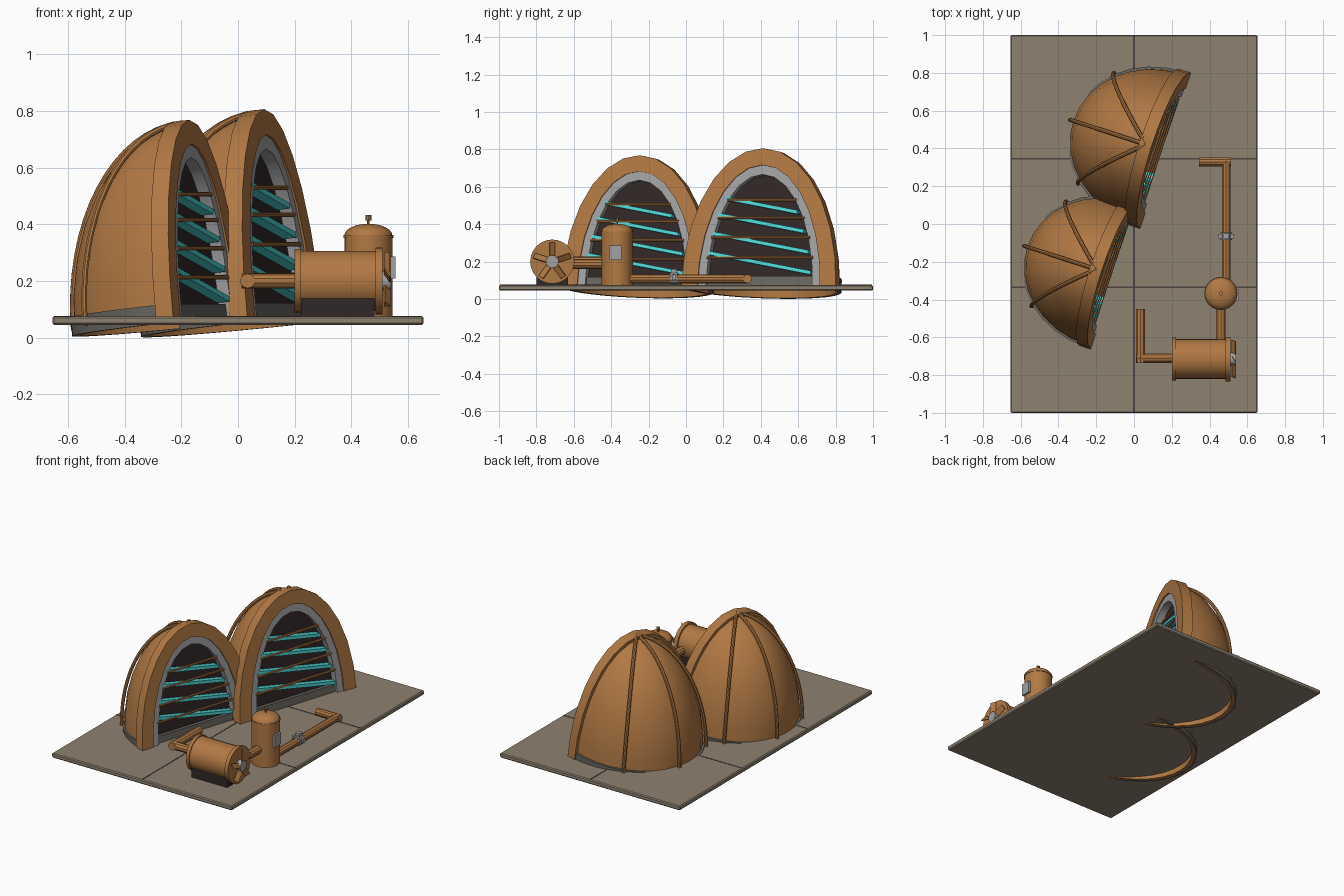
import bpy, bmesh, math
from mathutils import Matrix, Vector

if "Cube" in bpy.data.objects:
    bpy.data.objects.remove(bpy.data.objects["Cube"])

def material(name, rgb):
    m = bpy.data.materials.new(name)
    m.diffuse_color = (*rgb, 1)
    m.use_nodes = True
    m.node_tree.nodes["Principled BSDF"].inputs["Base Color"].default_value = m.diffuse_color
    return m

COPPER = material("copper brown", (0.44, 0.19, 0.057))
STONE = material("slab stone", (0.27, 0.225, 0.165))
SEAM = material("seam dark", (0.07, 0.06, 0.052))
GREY = material("trim grey", (0.36, 0.36, 0.37))
PLINTH = material("plinth grey", (0.14, 0.135, 0.12))
DARK = material("dark interior", (0.03, 0.02, 0.02))
CYAN = material("cyan glow", (0.08, 0.68, 0.68))
I = Matrix.Identity(4)
R = math.radians

def add(name, bm, mat, M=I, smooth=True):
    bmesh.ops.remove_doubles(bm, verts=bm.verts, dist=1e-5)
    bmesh.ops.recalc_face_normals(bm, faces=bm.faces)
    bm.transform(M)
    me = bpy.data.meshes.new(name)
    bm.to_mesh(me)
    bm.free()
    me.materials.append(mat)
    ob = bpy.data.objects.new(name, me)
    bpy.context.collection.objects.link(ob)
    if smooth:
        bpy.ops.object.select_all(action='DESELECT')
        ob.select_set(True)
        bpy.context.view_layer.objects.active = ob
        bpy.ops.object.shade_smooth_by_angle(angle=R(30))
    return ob

def box(name, c, size, mat, M=I, rot=I):
    bm = bmesh.new()
    bmesh.ops.create_cube(bm, size=1)
    bm.transform(Matrix.Translation(c) @ rot @ Matrix.Diagonal((*size, 1)))
    return add(name, bm, mat, M, False)

def cyl(name, a, b, r, mat, M=I, seg=24, r2=None):
    a, b = Vector(a), Vector(b)
    d = b - a
    bm = bmesh.new()
    bmesh.ops.create_cone(bm, cap_ends=True, segments=seg, radius1=r,
                          radius2=r if r2 is None else r2, depth=d.length)
    q = d.to_track_quat('Z', 'Y').to_matrix().to_4x4()
    bm.transform(Matrix.Translation((a + b) / 2) @ q)
    return add(name, bm, mat, M)

def loft(name, rings, mat, M=I):
    """Skin closed cross-sections and cap both ends."""
    bm = bmesh.new()
    vs = [[bm.verts.new(p) for p in ring] for ring in rings]
    n = len(vs[0])
    for u, v in zip(vs, vs[1:]):
        for i in range(n):
            j = (i + 1) % n
            bm.faces.new((u[i], u[j], v[j], v[i]))
    bm.faces.new(vs[0])
    bm.faces.new(vs[-1])
    return add(name, bm, mat, M)

def arch(name, outer, inner, x0, x1, mat, M):
    rings = []
    for k in range(15):
        c, s = math.cos(math.pi * k / 14), math.sin(math.pi * k / 14)
        o, i = (outer[0] * c, outer[1] * s), (inner[0] * c, inner[1] * s)
        rings.append([(x1, *o), (x0, *o), (x0, *i), (x1, *i)])
    loft(name, rings, mat, M)

# Ground slab with seams
slab = box("slab", (0, 0, 0.06), (1.31, 2, 0.03), STONE)
bev = slab.modifiers.new("bevel", 'BEVEL')
bev.width, bev.segments = 0.006, 1
box("seam_long", (0, 0, 0.0755), (0.008, 1.99, 0.002), SEAM)
for y in (0.345, -0.335):
    box("seam_cross", (0, y, 0.0755), (1.30, 0.008, 0.002), SEAM)

D, W, H = 0.48, 0.42, 0.735   # shell depth, half width, height

def pod(tag, x, y, s):
    M = (Matrix.Translation((x, y, 0.052)) @ Matrix.Rotation(R(-18), 4, 'Z')
         @ Matrix.Rotation(R(-6), 4, 'Y') @ Matrix.Scale(s, 4))
    # Half-dome shell
    rings, base = [], []
    for k in range(17):
        p = math.pi * (k / 16 - 0.5)
        cx, sy = -math.cos(p), math.sin(p)
        ring = []
        for f, order in ((1, range(9)), (0.955, range(8, -1, -1))):
            for i in order:
                a = math.pi / 2 * i / 8
                ring.append((f * D * cx * math.cos(a), f * W * sy * math.cos(a),
                             f * H * math.sin(a)))
        rings.append(ring)
        base.append([(f * D * cx, f * W * sy, z)
                     for f, z in ((0.985, 0), (1.02, 0), (1.02, 0.07), (0.985, 0.07))])
    loft(tag + "_dome_shell", rings, COPPER, M)
    loft(tag + "_plinth_ring", base, PLINTH, M)
    # Ribs over the shell
    for deg in (-45, 0, 45):
        d = Vector((-D * math.cos(R(deg)), W * math.sin(R(deg)), 0)) * 1.04
        side = Vector((-d.y, d.x, 0)).normalized()
        rings = []
        for i in range(17):
            a = R(2 + 88 * i / 16)
            c = d * math.cos(a) + Vector((0, 0, 0.745 * math.sin(a)))
            out = (d.normalized() * math.cos(a) * 0.745
                   + Vector((0, 0, d.length * math.sin(a)))).normalized()
            rings.append([c + 0.011 * (side * math.cos(t * math.pi / 4)
                                       + out * math.sin(t * math.pi / 4)) for t in range(8)])
        loft(tag + "_rib", rings, COPPER, M)
    # Opening: frame, trim, dark panel, sill
    arch(tag + "_arch_frame", (0.435, 0.755), (0.345, 0.665), -0.035, 0.032, COPPER, M)
    arch(tag + "_arch_trim", (0.347, 0.667), (0.30, 0.615), -0.035, 0.024, GREY, M)
    arch(tag + "_dark_panel", (0.33, 0.64), (0, 0), -0.032, -0.022, DARK, M)
    box(tag + "_sill", (-0.015, 0, 0.035), (0.04, 0.66, 0.07), PLINTH, M)
    # Tilted glowing slats and level rods
    tilt = Matrix.Rotation(R(-10.5), 4, 'X')
    for z in (0.14, 0.248, 0.354, 0.45):
        w = 0.30 * math.sqrt(1 - (z / 0.615) ** 2)
        box(tag + "_slat", (0.0, 0, z), (0.05, 2 * w, 0.02), CYAN, M, tilt)
        zr = z + 0.028
        w = 0.31 * math.sqrt(1 - (zr / 0.615) ** 2)
        cyl(tag + "_rod", (0.022, -w, zr), (0.022, w, zr), 0.008, COPPER, M, 8)

pod("rear_pod", 0.138, 0.397, 1.0)
pod("front_pod", -0.129, -0.263, 0.95)

# Horizontal blower drum on a dark foot
Y, Z = -0.715, 0.2
cyl("drum", (0.2, Y, Z), (0.5, Y, Z), 0.106, COPPER)
cyl("drum_flange_left", (0.2, Y, Z), (0.222, Y, Z), 0.113, COPPER)
cyl("drum_flange_right", (0.485, Y, Z), (0.51, Y, Z), 0.118, COPPER)
box("drum_foot", (0.352, Y, 0.107), (0.26, 0.17, 0.066), DARK)
# Fan
cyl("fan_hub", (0.505, Y, Z), (0.54, Y, Z), 0.034, GREY, seg=16)
for k in range(5):
    M = (Matrix.Translation((0.528, Y, Z)) @ Matrix.Rotation(2 * math.pi * k / 5, 4, 'X'))
    box("fan_blade", (0, 0, 0.065), (0.006, 0.034, 0.075), COPPER, M,
        Matrix.Rotation(R(35), 4, 'Z'))

# Vertical tank with domed cap, knob and gauge plate
TX, TY = 0.46, -0.368
cyl("tank", (TX, TY, 0.07), (TX, TY, 0.36), 0.085, COPPER)
rings = []
for i in range(6):
    a = math.pi / 2 * i / 6
    rings.append([(TX + 0.085 * math.cos(a) * math.cos(t * math.pi / 12),
                   TY + 0.085 * math.cos(a) * math.sin(t * math.pi / 12),
                   0.36 + 0.042 * math.sin(a)) for t in range(24)])
loft("tank_cap", rings, COPPER)
cyl("tank_band", (TX, TY, 0.352), (TX, TY, 0.362), 0.088, COPPER)
cyl("tank_stem", (TX, TY, 0.39), (TX, TY, 0.418), 0.004, COPPER, seg=8)
cyl("tank_knob", (TX, TY, 0.414), (TX, TY, 0.432), 0.011, COPPER, seg=10)
box("tank_gauge", (0.547, TY - 0.008, 0.247), (0.016, 0.064, 0.078), GREY)

# Pipes
def pipe(name, a, b, r):
    cyl(name, a, b, r, COPPER, seg=10)

pipe("intake_pipe", (0.21, -0.71, Z), (0.012, -0.71, Z), 0.026)
pipe("intake_pipe_bend", (0.034, -0.735, Z), (0.034, -0.45, Z), 0.026)
pipe("link_pipe", (0.46, -0.63, 0.187), (0.46, -0.44, 0.187), 0.027)
pipe("outlet_pipe", (0.488, -0.31, 0.108), (0.488, 0.335, 0.108), 0.024)
pipe("outlet_pipe_bend", (0.513, 0.328, 0.108), (0.345, 0.328, 0.108), 0.024)
# Valve clamp on the outlet pipe
cyl("valve_collar", (0.488, -0.085, 0.112), (0.488, -0.045, 0.112), 0.032, GREY, seg=10)
box("valve_bar", (0.488, -0.065, 0.117), (0.082, 0.022, 0.03), GREY)
box("valve_top", (0.488, -0.065, 0.145), (0.03, 0.03, 0.03), GREY)
